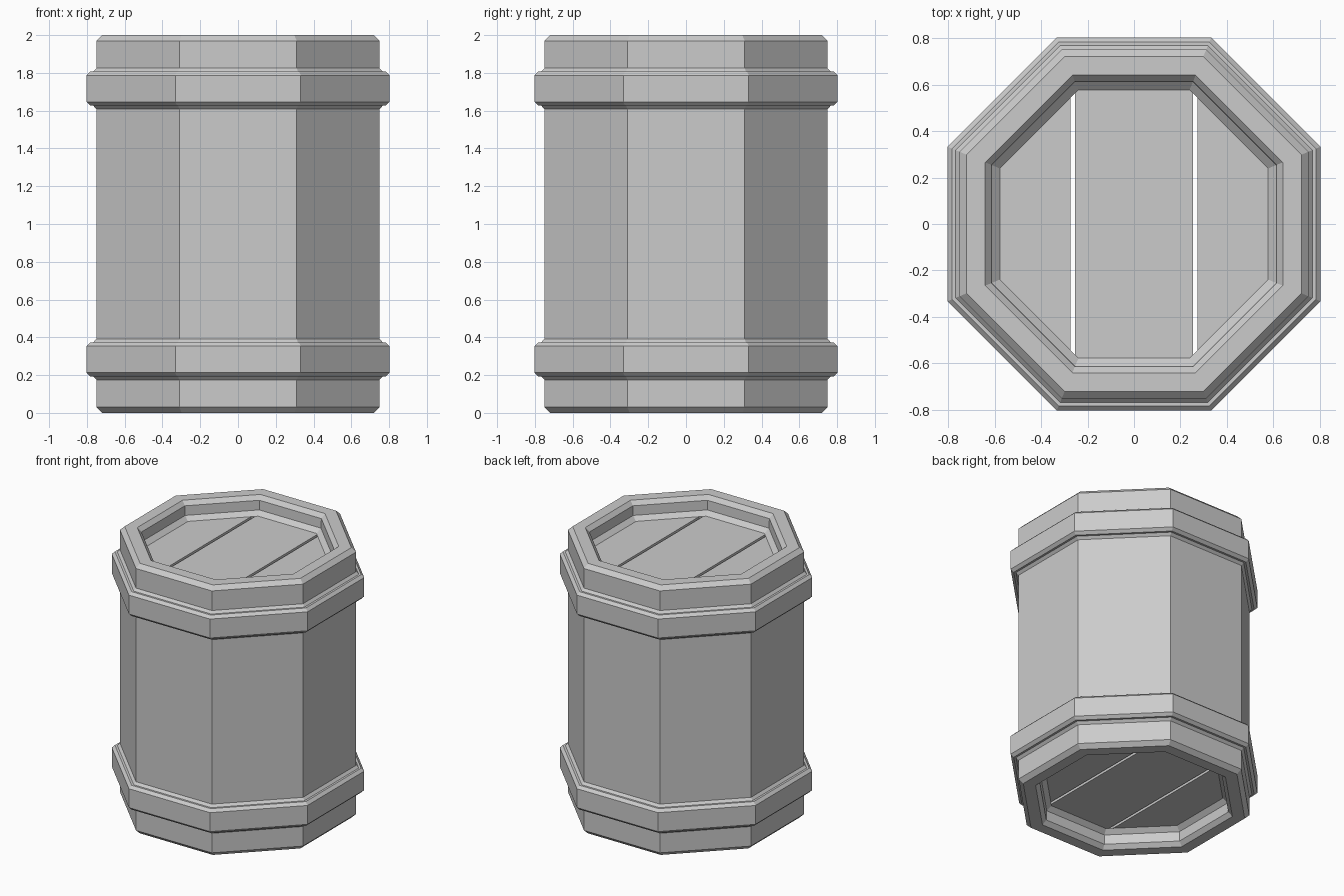
import bpy, bmesh
from math import cos, sin, pi

if "Cube" in bpy.data.objects:
    bpy.data.objects.remove(bpy.data.objects["Cube"])

SIDES = 8


def finish(bm, name):
    bmesh.ops.recalc_face_normals(bm, faces=bm.faces)
    me = bpy.data.meshes.new(name)
    bm.to_mesh(me)
    bm.free()
    ob = bpy.data.objects.new(name, me)
    bpy.context.collection.objects.link(ob)
    return ob


def octagon(bm, apothem, z):
    r = apothem / cos(pi / SIDES)
    angles = [(2 * k + 1) * pi / SIDES for k in range(SIDES)]
    return [bm.verts.new((r * cos(a), r * sin(a), z)) for a in angles]


def ring(name, profile):
    """Sweep a closed (apothem, z) profile around the octagon."""
    bm = bmesh.new()
    loops = [octagon(bm, a, z) for a, z in profile]
    for i, lo in enumerate(loops):
        hi = loops[(i + 1) % len(loops)]
        for k in range(SIDES):
            n = (k + 1) % SIDES
            bm.faces.new((lo[k], lo[n], hi[n], hi[k]))
    return finish(bm, name)


def plank(name, x0, x1, z0, z1, apothem=0.58):
    """Octagonal slab trimmed to the strip x0..x1."""
    bm = bmesh.new()
    lo, hi = octagon(bm, apothem, z0), octagon(bm, apothem, z1)
    bm.faces.new(lo[::-1])
    bm.faces.new(hi)
    for k in range(SIDES):
        n = (k + 1) % SIDES
        bm.faces.new((lo[k], lo[n], hi[n], hi[k]))
    for x, normal in ((x0, (-1, 0, 0)), (x1, (1, 0, 0))):
        bmesh.ops.bisect_plane(
            bm, geom=bm.verts[:] + bm.edges[:] + bm.faces[:],
            plane_co=(x, 0, 0), plane_no=normal, clear_outer=True)
        bmesh.ops.holes_fill(bm, edges=bm.edges[:])
    return finish(bm, name)


# Hollow barrel wall with chamfered rims and a stepped recess
upper = [(0.75, 1.97), (0.72, 2.0), (0.64, 2.0), (0.613, 1.97),
         (0.61, 1.90), (0.577, 1.87)]
ring("barrel_wall", upper + [(a, 2 - z) for a, z in reversed(upper)])

# Two hoops with stepped edges
half = [(0.74, 0.108), (0.75, 0.108), (0.767, 0.09), (0.782, 0.09), (0.802, 0.07)]
hoop = half + [(a, -z) for a, z in reversed(half)]
for label, zc in (("lower", 0.283), ("upper", 1.717)):
    ring(label + "_hoop", [(a, zc + z) for a, z in hoop])

# Recessed planks at both ends, separated by narrow gaps
for label, z0, z1 in (("top", 1.81, 1.87), ("bottom", 0.13, 0.19)):
    plank(label + "_plank_left", -0.7, -0.273, z0, z1)
    plank(label + "_plank_middle", -0.253, 0.253, z0, z1)
    plank(label + "_plank_right", 0.273, 0.7, z0, z1)
